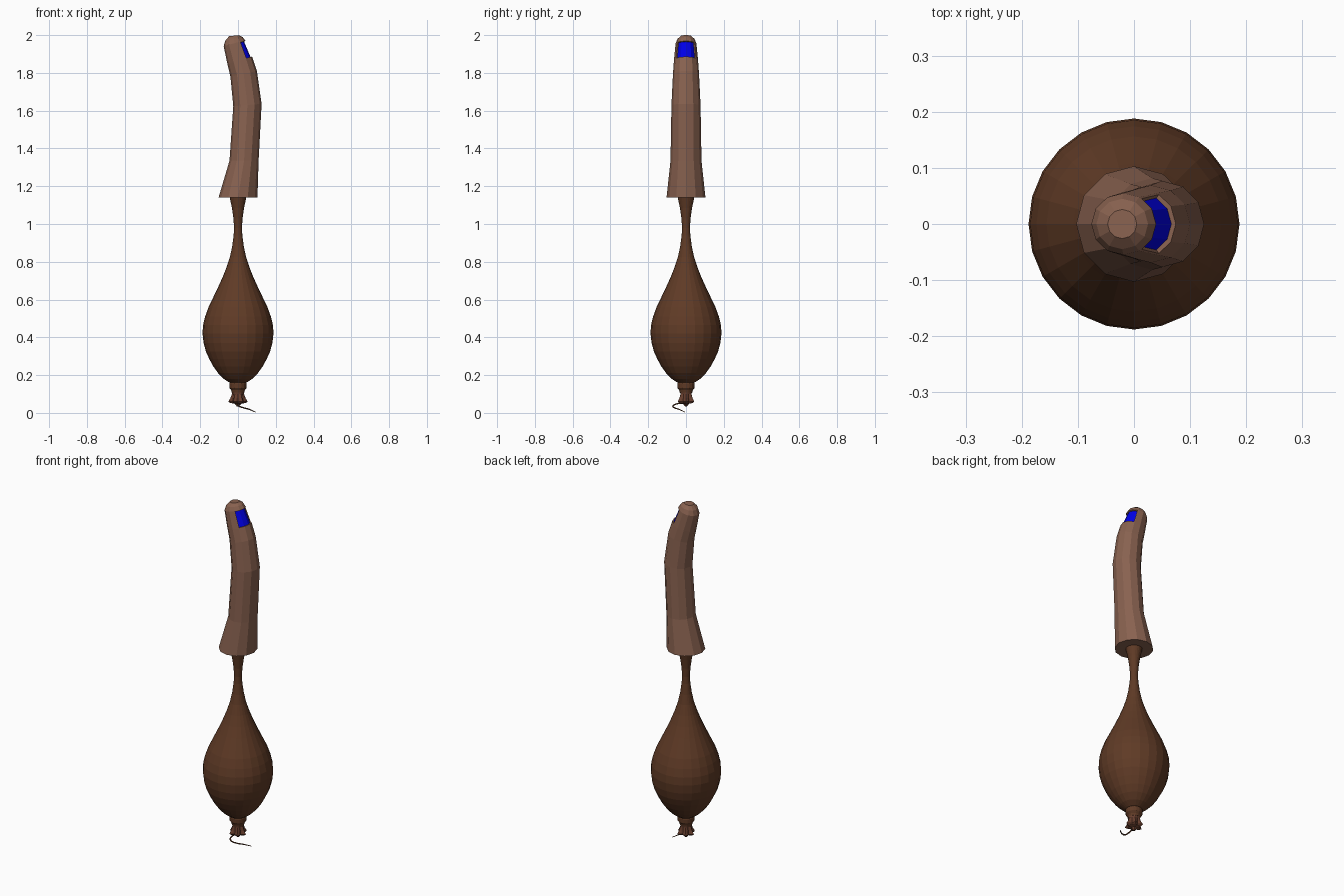
import bpy, bmesh, math
from mathutils import Vector

if "Cube" in bpy.data.objects:
    bpy.data.objects.remove(bpy.data.objects["Cube"])


def material(name, rgb):
    m = bpy.data.materials.new(name)
    m.diffuse_color = (*rgb, 1.0)
    m.use_nodes = True
    m.node_tree.nodes["Principled BSDF"].inputs["Base Color"].default_value = m.diffuse_color
    return m


SKIN = material("light brown skin", (0.25, 0.122, 0.08))
BROWN = material("dark brown rubber", (0.115, 0.043, 0.019))
KNOT = material("reddish brown", (0.14, 0.05, 0.028))
BLUE = material("blue nail", (0.0, 0.0, 0.8))


def loft(bm, rings, cap_start=True, cap_end=True):
    """Skin consecutive rings of points; returns the wall faces of each band."""
    loops = [[bm.verts.new(p) for p in ring] for ring in rings]
    n = len(loops[0])
    bands = []
    for a, b in zip(loops, loops[1:]):
        bands.append([bm.faces.new((a[i], a[(i + 1) % n], b[(i + 1) % n], b[i]))
                      for i in range(n)])
    if cap_start:
        bm.faces.new(loops[0][::-1])
    if cap_end:
        bm.faces.new(loops[-1])
    return bands


def finish(bm, name, mats):
    bmesh.ops.recalc_face_normals(bm, faces=bm.faces)
    mesh = bpy.data.meshes.new(name)
    bm.to_mesh(mesh)
    bm.free()
    for m in mats:
        mesh.materials.append(m)
    ob = bpy.data.objects.new(name, mesh)
    bpy.context.collection.objects.link(ob)
    return ob


def ring(cx, cz, rx, ry, slope=0.0, n=12, flutes=0, depth=0.0):
    """Ellipse about (cx, 0, cz); slope raises its +x side, flutes ripple it."""
    pts = []
    for i in range(n):
        a = 2 * math.pi * i / n
        k = 1 + depth * math.cos(flutes * a)
        dx = rx * k * math.cos(a)
        pts.append(Vector((cx + dx, ry * k * math.sin(a), cz + slope * dx)))
    return pts


# Bent finger: centre x, centre z, x radius, y radius, slope
finger_rings = [
    (0.0, 1.14, 0.103, 0.103, 0.0),
    (0.032, 1.335, 0.077, 0.082, 0.0),
    (0.050, 1.63, 0.075, 0.077, 0.08),
    (0.030, 1.795, 0.070, 0.069, 0.22),
    (0.010, 1.865, 0.066, 0.064, 0.27),
    (-0.019, 1.957, 0.057, 0.055, 0.27),
    (-0.021, 1.980, 0.046, 0.045, 0.20),
    (-0.021, 1.997, 0.026, 0.026, 0.10),
]
bm = bmesh.new()
bands = loft(bm, [ring(*r) for r in finger_rings])
bmesh.ops.recalc_face_normals(bm, faces=bm.faces)
# Sunken fingernail on the +x side near the tip
nail = [bands[4][i] for i in (10, 11, 0, 1)]
bmesh.ops.inset_region(bm, faces=nail, thickness=0.004, depth=0.0,
                       use_even_offset=True, use_boundary=True)
bmesh.ops.inset_region(bm, faces=nail, thickness=0.0005, depth=-0.008,
                       use_even_offset=True, use_boundary=True)
for f in nail:
    f.material_index = 1
finish(bm, "finger", [SKIN, BLUE])

# Teardrop balloon body with a narrow neck
profile = [(0.045, 0.16), (0.075, 0.18), (0.105, 0.21), (0.130, 0.245),
           (0.152, 0.285), (0.170, 0.325), (0.182, 0.37), (0.188, 0.42),
           (0.185, 0.465), (0.174, 0.51), (0.156, 0.56), (0.132, 0.61),
           (0.108, 0.66), (0.083, 0.715), (0.061, 0.77), (0.043, 0.825),
           (0.031, 0.88), (0.023, 0.94), (0.021, 0.98), (0.024, 1.03),
           (0.032, 1.085), (0.046, 1.15)]
bm = bmesh.new()
loft(bm, [ring(0, z, r, r, n=24) for r, z in profile])
finish(bm, "balloon_body", [BROWN])

# Tied collar beneath the body
collar = [(0.040, 0.165), (0.046, 0.155), (0.045, 0.132), (0.036, 0.120),
          (0.033, 0.108)]
bm = bmesh.new()
loft(bm, [ring(0, z, r, r, n=16) for r, z in collar])
finish(bm, "collar", [BROWN])

# Ruffled opening below the collar: radius, height, ripple depth
ruffle = [(0.034, 0.122, 0.0), (0.030, 0.100, 0.08), (0.034, 0.080, 0.16),
          (0.041, 0.060, 0.25), (0.034, 0.053, 0.25), (0.016, 0.048, 0.1),
          (0.005, 0.033, 0.0)]
bm = bmesh.new()
loft(bm, [ring(0, z, r, r, n=24, flutes=6, depth=d) for r, z, d in ruffle])
finish(bm, "ruffled_end", [KNOT])

# Thin curled thread hanging from the end
curve = bpy.data.curves.new("thread", "CURVE")
curve.dimensions = "3D"
curve.bevel_depth = 0.004
curve.bevel_resolution = 1
curve.resolution_u = 5
path = [(0, 0, 0.048, 1), (-0.010, -0.040, 0.050, 1), (0.0, -0.068, 0.038, 1),
        (0.030, -0.060, 0.027, 0.9), (0.062, -0.035, 0.018, 0.8),
        (0.092, -0.005, 0.004, 0.4)]
sp = curve.splines.new("BEZIER")
sp.bezier_points.add(len(path) - 1)
for bp, (x, y, z, r) in zip(sp.bezier_points, path):
    bp.co = (x, y, z)
    bp.radius = r
    bp.handle_left_type = bp.handle_right_type = "AUTO"
curve.use_fill_caps = True
curve.materials.append(BROWN)
bpy.context.collection.objects.link(bpy.data.objects.new("thread", curve))
